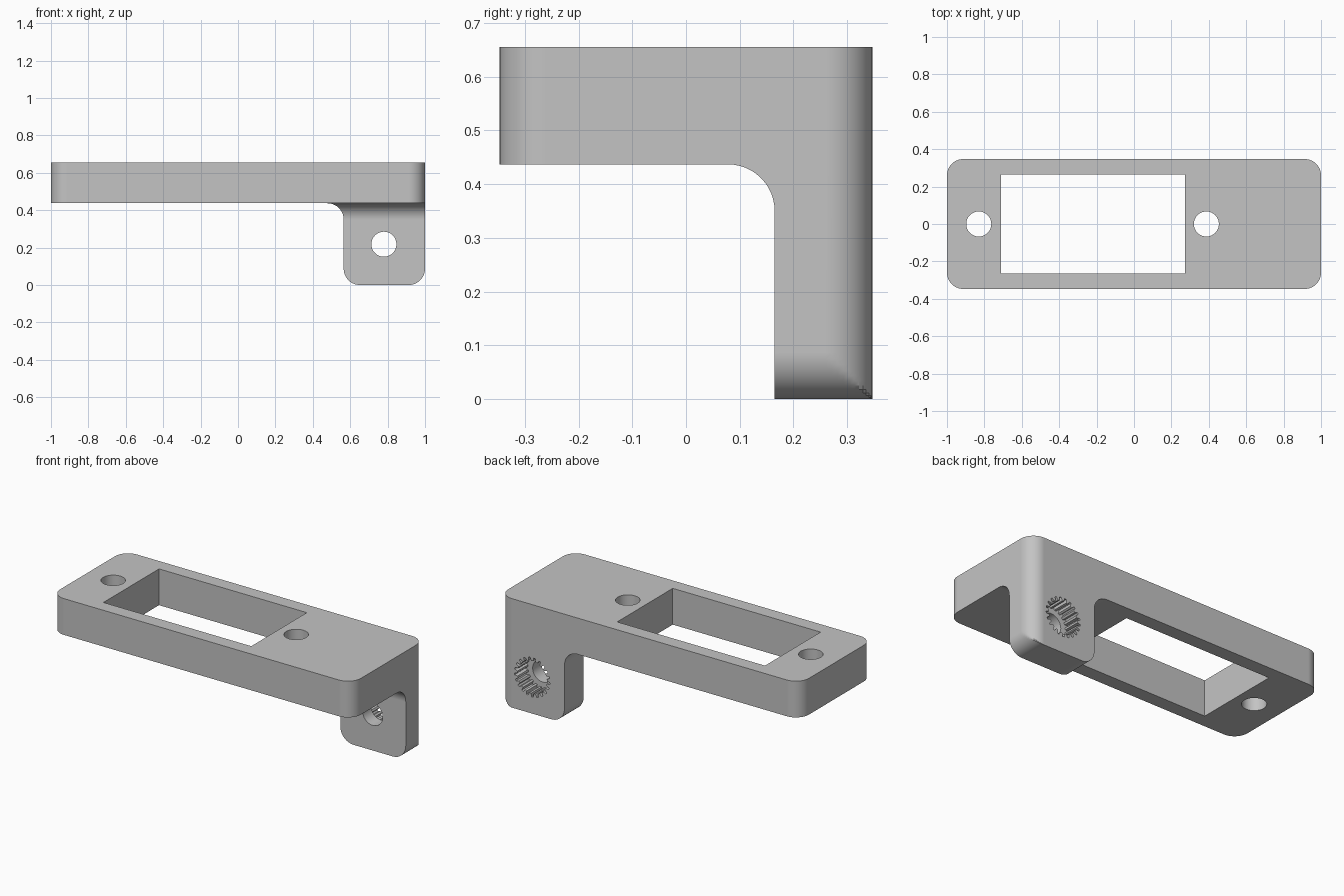
import bpy
import bmesh
from math import sin, cos, pi, tau

if "Cube" in bpy.data.objects:
    bpy.data.objects.remove(bpy.data.objects["Cube"], do_unlink=True)

HALF_X, HALF_Y = 1.0, 0.347      # plate half sizes
PLATE_Z, TOP_Z = 0.437, 0.655    # plate underside and top
R = 0.087                        # corner and fillet radius
STEPS = 12
LEG_X, LEG_Y = 0.565, 0.165      # inner faces of the leg
PIVOT_X, PIVOT_Z = 0.78, 0.218   # leg hole centre
HOLE_R = 0.067

grey = bpy.data.materials.new("plain grey")
grey.use_nodes = True
grey.diffuse_color = (0.55, 0.55, 0.55, 1)
grey.node_tree.nodes["Principled BSDF"].inputs["Base Color"].default_value = grey.diffuse_color


def loft(name, rings):
    """Closed solid through rings of equal point count."""
    bm = bmesh.new()
    loops = [[bm.verts.new(p) for p in ring] for ring in rings]
    count = len(loops[0])
    for low, high in zip(loops, loops[1:]):
        for i in range(count):
            j = (i + 1) % count
            bm.faces.new((low[i], low[j], high[j], high[i]))
    bm.faces.new(loops[0][::-1])
    bm.faces.new(loops[-1])
    bmesh.ops.recalc_face_normals(bm, faces=bm.faces)
    mesh = bpy.data.meshes.new(name)
    bm.to_mesh(mesh)
    bm.free()
    mesh.materials.append(grey)
    obj = bpy.data.objects.new(name, mesh)
    bpy.context.collection.objects.link(obj)
    return obj


def upright(name, outline, z0, z1):
    return loft(name, [[(x, y, z) for x, y in outline] for z in (z0, z1)])


def crosswise(name, outline, y0, y1):
    return loft(name, [[(x, y, z) for x, z in outline] for y in (y0, y1)])


def circle(cx, cy, radius, count=32):
    return [(cx + radius * cos(tau * i / count), cy + radius * sin(tau * i / count))
            for i in range(count)]


def combine(target, other, operation):
    mod = target.modifiers.new(operation.title(), 'BOOLEAN')
    mod.operation, mod.solver, mod.object = operation, 'EXACT', other
    other.hide_render = True
    bpy.context.view_layer.objects.active = target
    bpy.ops.object.modifier_apply(modifier=mod.name)
    bpy.data.objects.remove(other, do_unlink=True)


# Quarter arc of the back left corner, shared by plate and leg
corner = [(HALF_X - R + R * cos(pi / 2 * i / STEPS), HALF_Y - R + R * sin(pi / 2 * i / STEPS))
          for i in range(STEPS + 1)]

# Plate with four rounded corners
left_side = [(x, -y) for x, y in corner[::-1]] + corner
plate_outline = left_side + [(-x, y) for x, y in left_side[::-1]]
bracket = upright("servo_bracket", plate_outline, PLATE_Z, TOP_Z)

# Leg: rounded at the bottom, flared into the plate at the top
levels = []                      # height, bottom inset, top flare
for i in range(STEPS + 1):
    a = pi / 2 * i / STEPS
    levels.append((R - R * cos(a), R - R * sin(a), 0))
for i in range(STEPS):
    a = pi / 2 * i / STEPS
    levels.append((PLATE_Z - R + R * sin(a), 0, R - R * cos(a)))
levels.append((PLATE_Z, 0, R))

rings = []
for z, inset, flare in levels:
    x0, x1, y0 = LEG_X + inset - flare, HALF_X - inset, LEG_Y - flare
    outline = [(x0, y0), (x1, y0)] + [(min(x, x1), y) for x, y in corner] + [(x0, HALF_Y)]
    rings.append([(x, y, z) for x, y in outline])
combine(bracket, loft("leg", rings), 'UNION')

# Rectangular opening and two screw holes
opening = [(-0.71, -0.264), (0.273, -0.264), (0.273, 0.264), (-0.71, 0.264)]
combine(bracket, upright("opening_cutter", opening, 0.3, 0.8), 'DIFFERENCE')
for x in (-0.83, 0.387):
    combine(bracket, upright("screw_cutter", circle(x, 0, HOLE_R), 0.3, 0.8), 'DIFFERENCE')

# Pivot hole with a toothed socket on the back
combine(bracket, crosswise("pivot_cutter", circle(PIVOT_X, PIVOT_Z, HOLE_R), 0.1, 0.5), 'DIFFERENCE')
TEETH = 21
socket = []
for i in range(TEETH):
    for shift, radius in ((0, 0.098), (0.4, 0.098), (0.55, 0.118), (0.85, 0.118)):
        a = tau * (i + shift) / TEETH
        socket.append((PIVOT_X + radius * cos(a), PIVOT_Z + radius * sin(a)))
combine(bracket, crosswise("socket_cutter", socket, 0.247, 0.5), 'DIFFERENCE')

# Smooth the rounded areas, keep the edges crisp
bpy.ops.object.select_all(action='DESELECT')
bracket.select_set(True)
bpy.context.view_layer.objects.active = bracket
bpy.ops.object.shade_smooth_by_angle(angle=pi / 6)
weighted = bracket.modifiers.new("Weighted Normal", 'WEIGHTED_NORMAL')
weighted.keep_sharp = True
